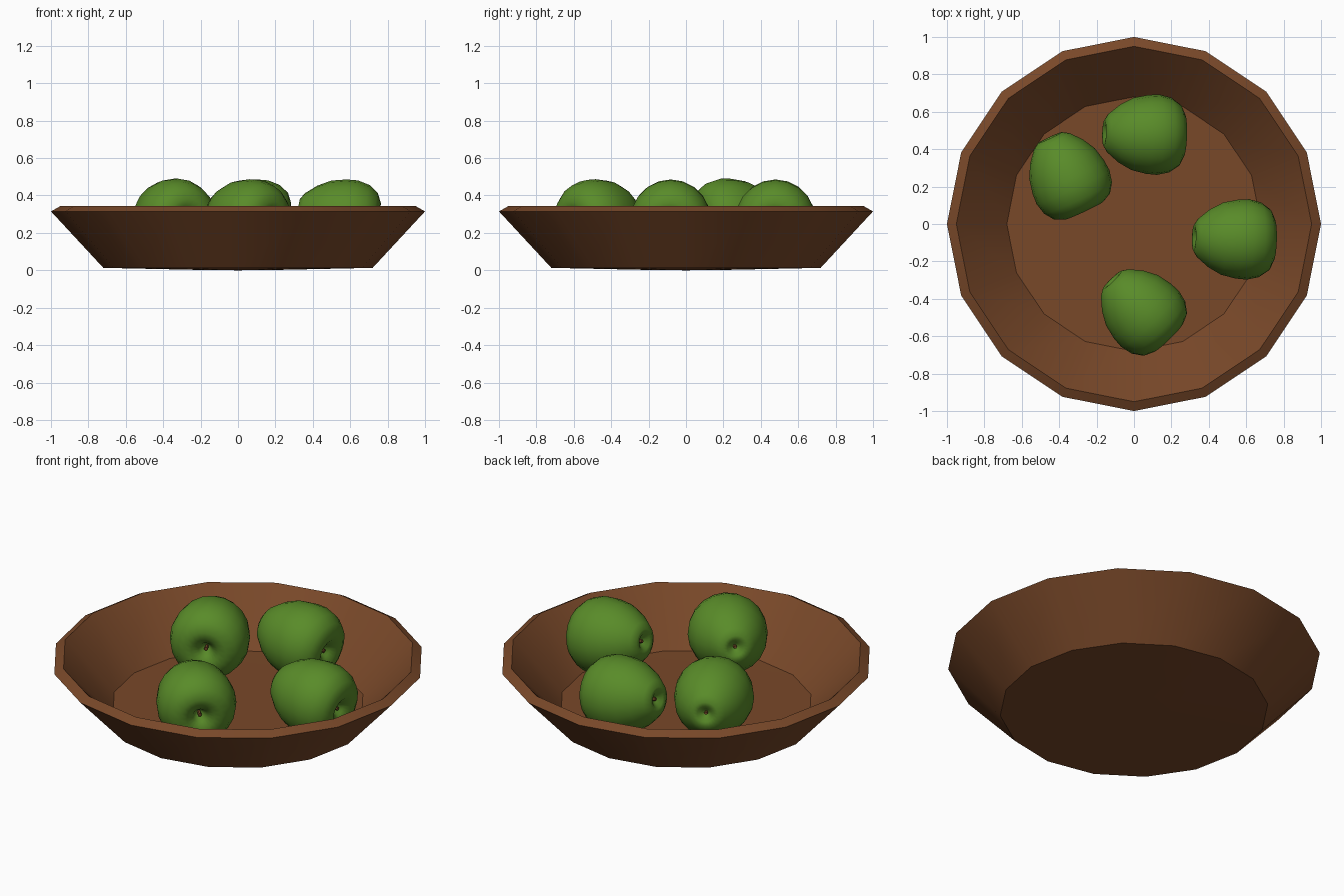
import bpy, bmesh, math
from mathutils import Vector

cube = bpy.data.objects.get("Cube")
if cube:
    bpy.data.objects.remove(cube, do_unlink=True)


def material(name, colour):
    m = bpy.data.materials.new(name)
    m.use_nodes = True
    m.diffuse_color = (*colour, 1)
    bsdf = next(n for n in m.node_tree.nodes if n.type == 'BSDF_PRINCIPLED')
    bsdf.inputs["Base Color"].default_value = (*colour, 1)
    return m


wood = material("warm wood brown", (0.19, 0.065, 0.022))
green = material("apple green", (0.1, 0.26, 0.022))
stalk = material("stalk brown", (0.16, 0.06, 0.02))


def lathe(name, profile, sides, mat, smooth_angle):
    """Revolve (radius, height) points around z; zero radius closes an end."""
    bm = bmesh.new()
    rings = []
    for r, z in profile:
        if r == 0:
            rings.append([bm.verts.new((0, 0, z))] * sides)
        else:
            rings.append([bm.verts.new((r * math.cos(math.tau * i / sides),
                                        r * math.sin(math.tau * i / sides), z))
                          for i in range(sides)])
    for a, b in zip(rings, rings[1:]):
        for i in range(sides):
            j = (i + 1) % sides
            corners = dict.fromkeys((a[i], a[j], b[j], b[i]))
            bm.faces.new(list(corners))
    bmesh.ops.recalc_face_normals(bm, faces=bm.faces)
    mesh = bpy.data.meshes.new(name)
    bm.to_mesh(mesh)
    bm.free()
    mesh.materials.append(mat)
    ob = bpy.data.objects.new(name, mesh)
    bpy.context.collection.objects.link(ob)
    bpy.ops.object.select_all(action='DESELECT')
    ob.select_set(True)
    bpy.context.view_layer.objects.active = ob
    bpy.ops.object.shade_smooth_by_angle(angle=math.radians(smooth_angle))
    return ob


# Sixteen-sided bowl with a bevelled rim and thick wall
lathe("bowl", [(0, 0), (0.2, 0.002), (0.72, 0.013), (1, 0.315),
               (0.95, 0.343), (0.68, 0.06), (0, 0.055)], 16, wood, 30)

# Apple section, from the narrow blossom end to the broad stalk end
apple_profile = [(0, -0.175), (0.02, -0.185), (0.045, -0.208), (0.07, -0.212),
                 (0.105, -0.19), (0.155, -0.13), (0.193, -0.06), (0.211, 0.02),
                 (0.215, 0.08), (0.2, 0.145), (0.165, 0.195), (0.115, 0.219),
                 (0.075, 0.214), (0.04, 0.19), (0.015, 0.15), (0, 0.145)]

# Position and direction of the stalk end for each apple
apples = {
    "back_apple": ((0.05, 0.48, 0.28), (0.99, -0.03, -0.15)),
    "left_apple": ((0.53, -0.08, 0.28), (0.99, -0.03, -0.15)),
    "right_apple": ((-0.36, 0.27, 0.28), (0.42, -0.9, -0.06)),
    "front_apple": ((0.03, -0.45, 0.28), (0.68, -0.7, -0.12)),
}

for name, (place, axis) in apples.items():
    turn = Vector(axis).to_track_quat('Z', 'Y')
    parts = [
        lathe(name, apple_profile, 20, green, 180),
        lathe(name + "_stalk", [(0, 0.14), (0.009, 0.14), (0.011, 0.185),
                                (0, 0.187)], 6, stalk, 30),
        lathe(name + "_blossom", [(0, -0.17), (0.013, -0.17), (0.009, -0.195),
                                  (0, -0.193)], 6, stalk, 30),
    ]
    for part in parts:
        part.rotation_mode = 'QUATERNION'
        part.rotation_quaternion = turn
        part.location = place
